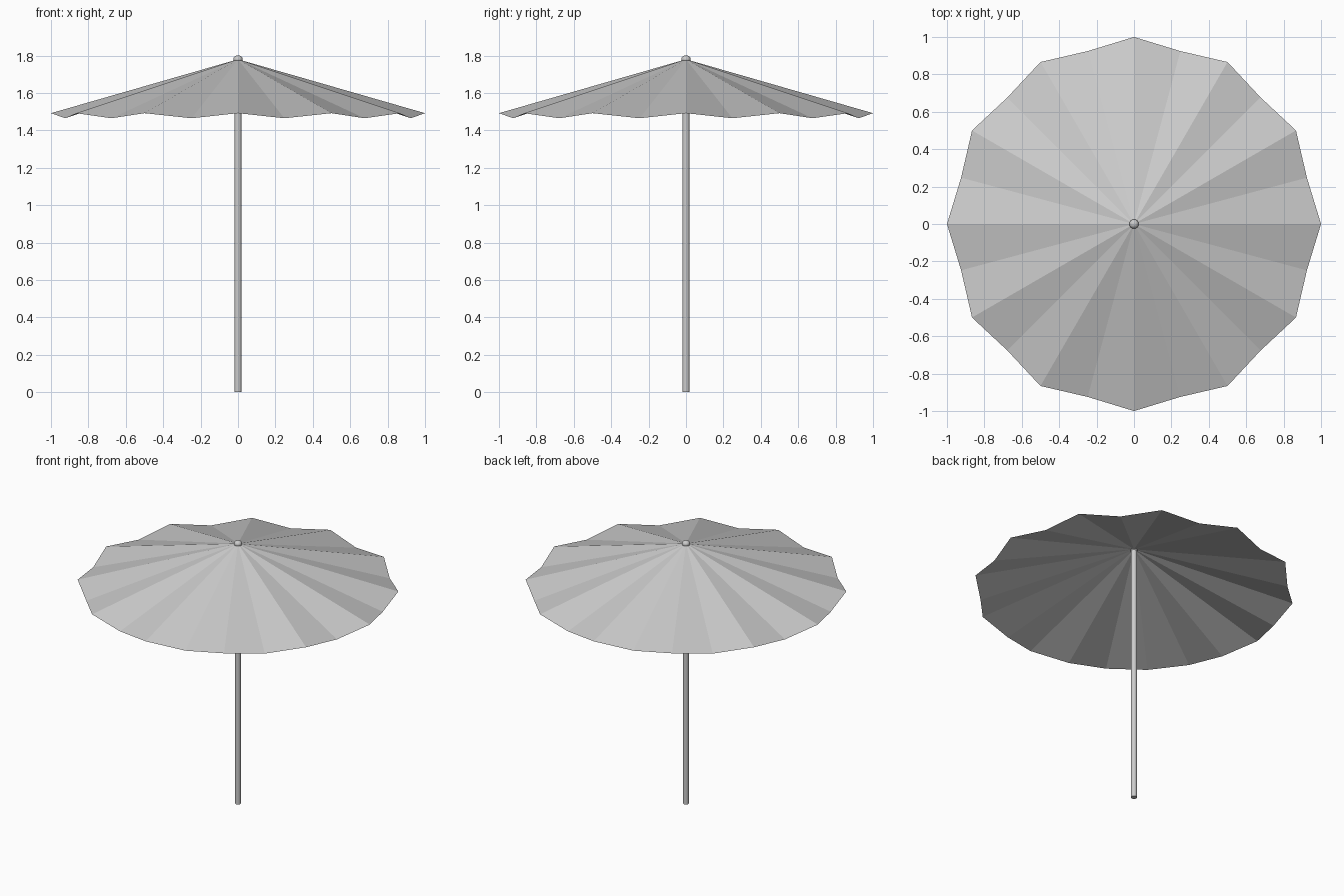
import bpy, bmesh
from math import sin, cos, pi

if "Cube" in bpy.data.objects:
    bpy.data.objects.remove(bpy.data.objects["Cube"])

PANELS = 12        # ribs around the canopy
APEX_Z = 1.78

# Pleated canopy: rib tips stick out, valleys between them sit lower and further in
bm = bmesh.new()
apex = bm.verts.new((0, 0, APEX_Z))
rim = []
for i in range(PANELS * 2):
    a = pi * i / PANELS
    r, z = (1.0, 1.492) if i % 2 == 0 else (0.957, 1.465)
    rim.append(bm.verts.new((r * cos(a), r * sin(a), z)))
for i, v in enumerate(rim):
    bm.faces.new((apex, v, rim[(i + 1) % len(rim)]))
mesh = bpy.data.meshes.new("canopy")
bm.to_mesh(mesh)
bm.free()
bpy.context.collection.objects.link(bpy.data.objects.new("canopy", mesh))

# Pole
bpy.ops.mesh.primitive_cylinder_add(vertices=16, radius=0.019, depth=APEX_Z,
                                    location=(0, 0, APEX_Z / 2))
bpy.context.object.name = "pole"
bpy.ops.object.shade_smooth_by_angle()

# Finial knob on top
bpy.ops.mesh.primitive_uv_sphere_add(segments=16, ring_count=8, radius=0.025,
                                     location=(0, 0, APEX_Z))
knob = bpy.context.object
knob.name = "finial"
knob.scale.z = 0.85
bpy.ops.object.shade_smooth_by_angle()
